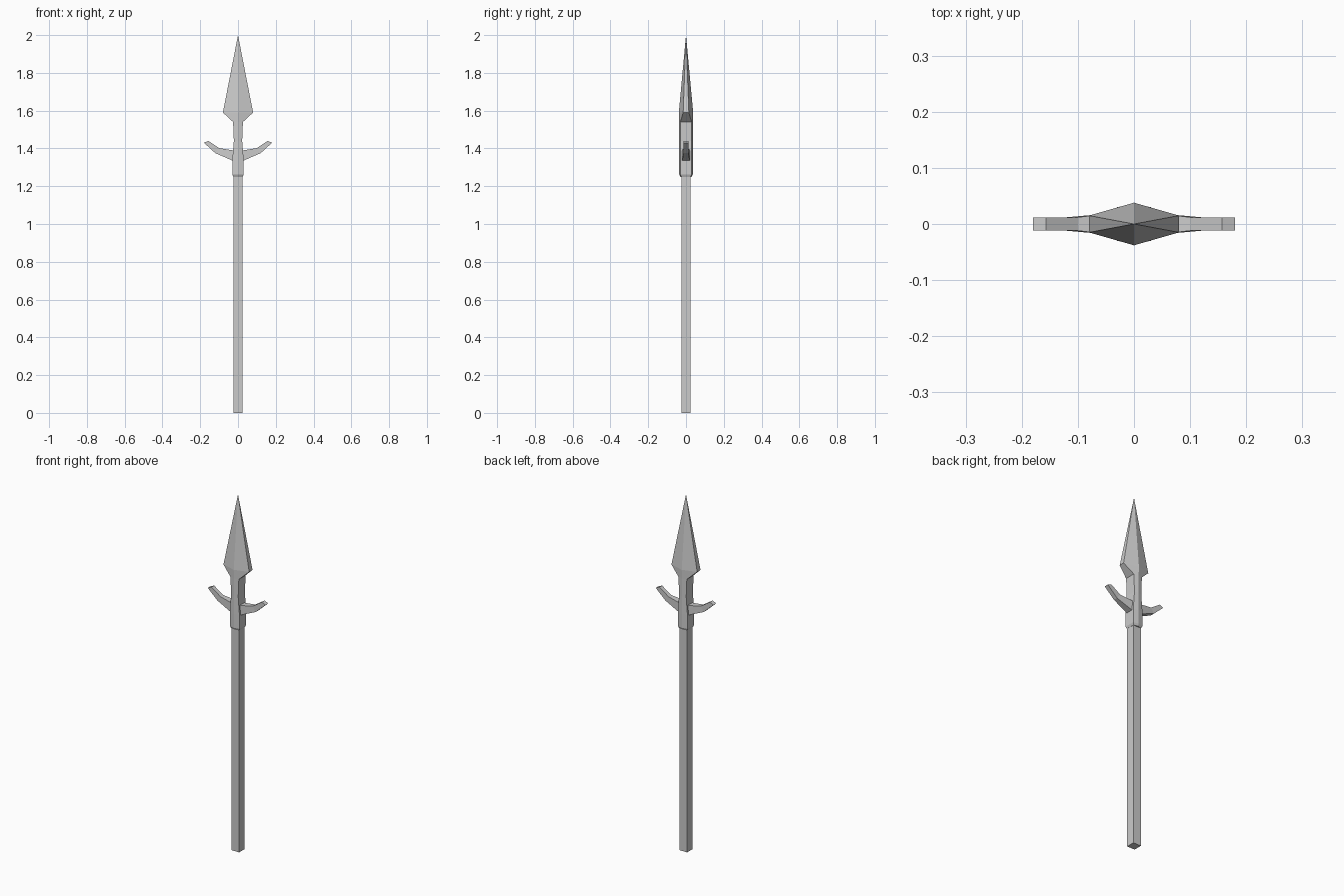
import bpy, bmesh

if "Cube" in bpy.data.objects:
    bpy.data.objects.remove(bpy.data.objects["Cube"])


def loft(name, sections, tip=None, mirror=False):
    """Skin a list of closed rings, cap the ends (or close to a point)."""
    bm = bmesh.new()
    rings = [[bm.verts.new(p) for p in s] for s in sections]
    n = len(rings[0])
    for a, b in zip(rings, rings[1:]):
        for i in range(n):
            j = (i + 1) % n
            bm.faces.new((a[i], a[j], b[j], b[i]))
    bm.faces.new(rings[0][::-1])
    if tip:
        t = bm.verts.new(tip)
        for i in range(n):
            bm.faces.new((rings[-1][i], rings[-1][(i + 1) % n], t))
    else:
        bm.faces.new(rings[-1])
    bmesh.ops.recalc_face_normals(bm, faces=bm.faces)
    me = bpy.data.meshes.new(name)
    bm.to_mesh(me)
    bm.free()
    ob = bpy.data.objects.new(name, me)
    bpy.context.collection.objects.link(ob)
    if mirror:
        ob.modifiers.new("Mirror", 'MIRROR').use_mirror_merge = False
    return ob


def hexagon(z, w, edge, ridge):
    """Ridged cross-section: blunt side edges, ridge on front and back."""
    return [(w, -edge, z), (w, edge, z), (0, ridge, z),
            (-w, edge, z), (-w, -edge, z), (0, -ridge, z)]


# Square shaft
h = 0.024
loft("shaft", [[(-h, -h, z), (h, -h, z), (h, h, z), (-h, h, z)]
               for z in (0, 1.27)])

# Socket, neck and blade as one ridged loft
loft("spear_head", [hexagon(*s) for s in (
    (1.25, 0.025, 0.025, 0.030),
    (1.262, 0.030, 0.030, 0.036),
    (1.34, 0.030, 0.030, 0.036),
    (1.44, 0.022, 0.030, 0.036),
    (1.54, 0.026, 0.030, 0.036),
    (1.59, 0.080, 0.015, 0.038),
)], tip=(0, 0, 2.0))

# Curved side prongs: upper x, z, lower x, z, half thickness
prong = [(0.01, 1.39, 0.01, 1.328, 0.022),
         (0.03, 1.39, 0.03, 1.336, 0.020),
         (0.10, 1.402, 0.12, 1.375, 0.012),
         (0.157, 1.44, 0.18, 1.43, 0.012)]
loft("side_prongs", [[(ux, -t, uz), (ux, t, uz), (lx, t, lz), (lx, -t, lz)]
                     for ux, uz, lx, lz, t in prong], mirror=True)
